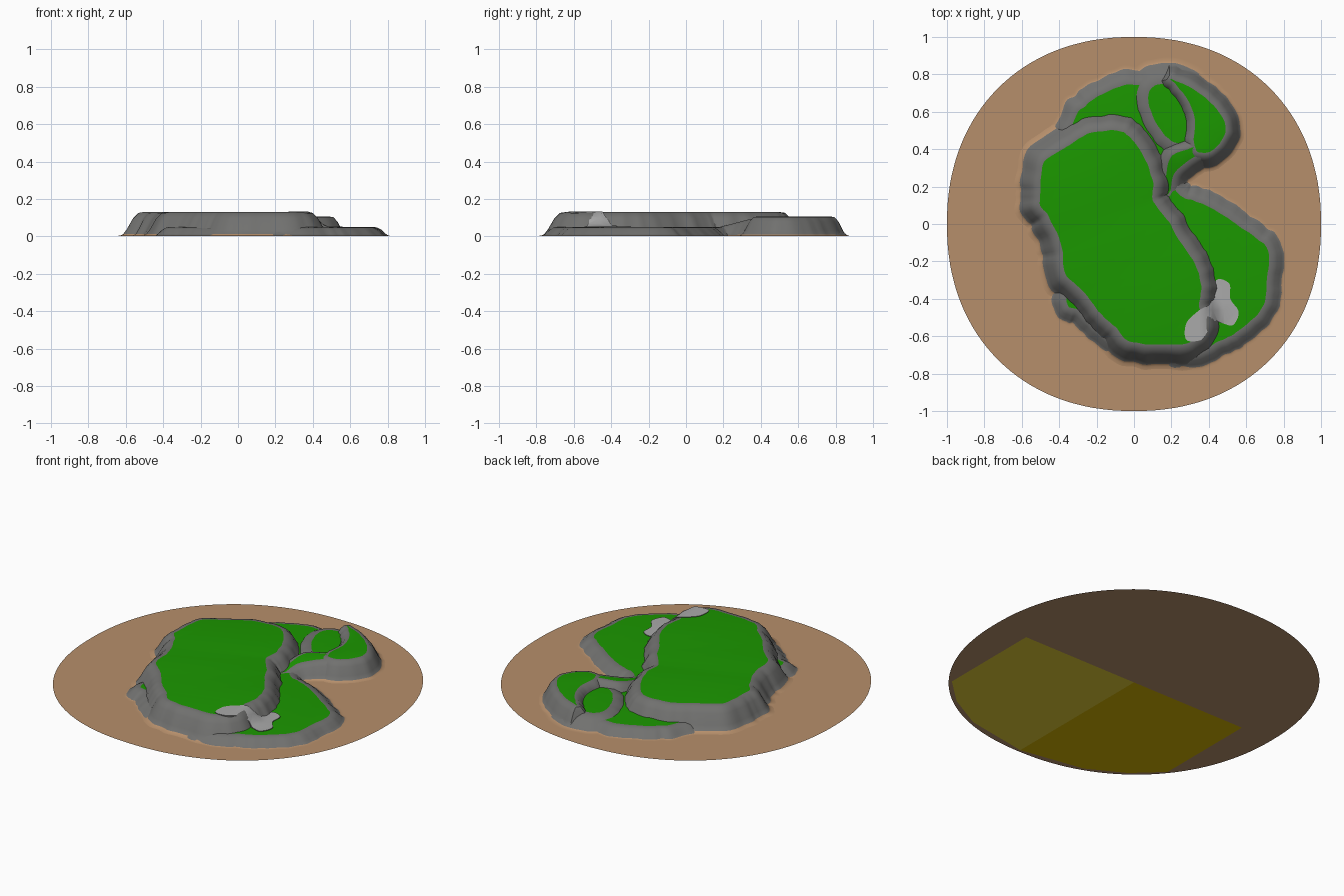
import bpy, bmesh, math, random
from mathutils import Vector

if "Cube" in bpy.data.objects:
    bpy.data.objects.remove(bpy.data.objects["Cube"])
random.seed(4)


def mat(name, r, g, b):
    m = bpy.data.materials.new(name)
    m.diffuse_color = (r, g, b, 1)
    m.use_nodes = True
    m.node_tree.nodes["Principled BSDF"].inputs["Base Color"].default_value = m.diffuse_color
    return m


GRASS = mat("grass_green", 0.011, 0.31, 0.0)
ROCK = mat("cliff_grey", 0.165, 0.165, 0.16)
SCREE = mat("pale_scree", 0.40, 0.40, 0.40)
SAND = mat("sandy_brown", 0.47, 0.275, 0.147)
YELLOW = mat("ochre_yellow", 0.66, 0.45, 0.0)
OLIVE = mat("olive_yellow", 0.76, 0.61, 0.035)


def finish(bm, name, mats, angle=None):
    me = bpy.data.meshes.new(name)
    bm.to_mesh(me)
    bm.free()
    ob = bpy.data.objects.new(name, me)
    bpy.context.collection.objects.link(ob)
    for m in mats:
        me.materials.append(m)
    if angle:
        bpy.context.view_layer.objects.active = ob
        ob.select_set(True)
        bpy.ops.object.shade_smooth_by_angle(angle=math.radians(angle))
        ob.select_set(False)
    return ob


def spline(pts, steps=8):
    """Closed Catmull-Rom curve, returned counter-clockwise."""
    p = [Vector(q) for q in pts]
    n = len(p)
    out = []
    for i in range(n):
        a, b, c, d = p[i - 1], p[i], p[(i + 1) % n], p[(i + 2) % n]
        for k in range(steps):
            t = k / steps
            out.append(0.5 * (2 * b + (c - a) * t + (2 * a - 5 * b + 4 * c - d) * t * t
                              + (3 * b - a - 3 * c + d) * t ** 3))
    area = sum(out[i - 1].x * out[i].y - out[i].x * out[i - 1].y for i in range(len(out)))
    return out if area > 0 else out[::-1]


# cliff profile: (share of width outwards, share of height)
PROFILE = [(0, 1), (0.2, 0.97), (0.42, 0.74), (0.66, 0.3), (0.8, 0.1), (0.88, 0.05), (1, 0)]


def mesa(name, pts, height, width, rough=0.006):
    """Grass top with a rocky cliff swept outwards down to the sand."""
    h = height if callable(height) else (lambda x, y: height)
    loop = spline(pts)
    n = len(loop)
    normals = []
    for i in range(n):
        t = loop[(i + 4) % n] - loop[i - 4]
        normals.append(Vector((t.y, -t.x)).normalized())
    jit = [random.uniform(-rough, rough) for _ in loop]
    jit = [(jit[i - 1] + jit[i] * 2 + jit[(i + 1) % n]) / 3 for i in range(n)]
    bm = bmesh.new()
    rings = []
    for s, f in PROFILE:
        ring = []
        for i, q in enumerate(loop):
            v = q + normals[i] * (s * width + jit[i] * (0.5 + s))
            ring.append(bm.verts.new((v.x, v.y, max(h(q.x, q.y) * f, 0.0032))))
        rings.append(ring)
    for k in range(len(rings) - 1):
        for i in range(n):
            j = (i + 1) % n
            f = bm.faces.new((rings[k][i], rings[k + 1][i], rings[k + 1][j], rings[k][j]))
            f.material_index = 2 if k >= len(rings) - 3 else 1
    top = bm.faces.new(rings[0])
    bmesh.ops.triangulate(bm, faces=[top])
    return finish(bm, name, (GRASS, ROCK, SAND), 40)


# sandy ground, a slightly squared circle
bm = bmesh.new()
rim = []
for i in range(128):
    a = math.tau * i / 128
    c, s = math.cos(a), math.sin(a)
    e = 2 / 2.17
    rim.append(bm.verts.new((math.copysign(abs(c) ** e, c), math.copysign(abs(s) ** e, s), 0.003)))
bm.faces.new(rim)
finish(bm, "sand_ground", (SAND,))

# thin yellow plates beneath the ground
for name, sx, m in (("under_plate_left", -1, YELLOW), ("under_plate_right", 1, OLIVE)):
    bm = bmesh.new()
    path = [(0, 0), (0.78, 0), (0.78, -0.64), (0.62, -0.79), (0.4, -0.91), (0, -0.98)]
    f = bm.faces.new([bm.verts.new((sx * x, y, 0)) for x, y in path])
    f.normal_update()
    if f.normal.z > 0:
        f.normal_flip()
    finish(bm, name, (m,))

# main plateau
mesa("main_plateau", [
    (-.5, .2), (-.48, .33), (-.36, .41), (-.25, .48), (-.1, .5), (-.02, .46), (.05, .36),
    (.1, .23), (.1, .13), (.18, .02), (.25, -.1), (.33, -.22), (.36, -.33), (.35, -.44),
    (.37, -.54), (.3, -.63), (.12, -.645), (-.03, -.625), (-.1, -.55), (-.18, -.48), (-.27, -.36),
    (-.37, -.26), (-.385, -.12), (-.45, .03), (-.5, .1)], 0.13, 0.135)

# low terrace running around and beneath the main plateau
mesa("low_terrace", [
    (.45, -.63), (.56, -.57), (.685, -.45), (.71, -.3), (.72, -.15), (.66, -.08), (.53, .01),
    (.42, .08), (.32, .125), (.25, .15), (.205, .22), (.22, .32), (.3, .5), (.15, .7),
    (0, .745), (-.14, .71), (-.25, .64), (-.32, .56), (-.36, .4), (-.4, .2), (-.4, -.1),
    (-.35, -.28), (-.358, -.43), (-.29, -.46), (-.2, -.54), (-.06, -.64), (.1, -.66),
    (.3, -.69)], 0.05, 0.1)

# stepped knoll at the back
mesa("knoll_lower_step", [
    (.09, .72), (.15, .75), (.25, .73), (.38, .62), (.38, .46), (.3, .43), (.21, .44),
    (.13, .52), (.08, .64)], 0.07, 0.14, 0.004)
mesa("knoll_top", [
    (.2, .775), (.35, .7), (.46, .59), (.49, .5), (.43, .4), (.345, .385), (.32, .45),
    (.325, .56), (.29, .66), (.22, .75)], 0.106, 0.1, 0.004)

# grassy ramp from the terrace up to the knoll
mesa("knoll_ramp", [
    (.17, .16), (.195, .18), (.215, .27), (.3, .345), (.39, .395), (.37, .43), (.29, .4),
    (.2, .36), (.17, .25)],
    lambda x, y: 0.051 + 0.054 * min(1, max(0, (y - .18) / .22)), 0.1, 0.002)

# pale scree slope from the main plateau down to the terrace
bm = bmesh.new()
outline = spline([
    (.44, -.3), (.51, -.32), (.515, -.4), (.56, -.47), (.53, -.54), (.47, -.53), (.43, -.52),
    (.39, -.58), (.36, -.62), (.28, -.62), (.28, -.53), (.35, -.46), (.41, -.42)], 6)
face = bm.faces.new([bm.verts.new((q.x, q.y, 0)) for q in outline])
cuts = [((x, 0, 0), (1, 0, 0)) for x in (.36, .39, .42, .45, .48)]
cuts += [((0, y, 0), (0, 1, 0)) for y in (-.46, -.42, -.38)]
for co, no in cuts:
    bmesh.ops.bisect_plane(bm, geom=bm.verts[:] + bm.edges[:] + bm.faces[:],
                           plane_co=co, plane_no=no)
for v in bm.verts:
    t = min(1, max(0, (v.co.x - .37) / .11 + 5 * max(0, v.co.y + .45)))
    v.co.z = 0.133 - 0.079 * t * t * (3 - 2 * t)
edges = [e for e in bm.edges if e.is_boundary]
skirt = bmesh.ops.extrude_edge_only(bm, edges=edges)["geom"]
for v in skirt:
    if isinstance(v, bmesh.types.BMVert):
        v.co.z -= 0.03
bmesh.ops.recalc_face_normals(bm, faces=bm.faces[:])
if sum(f.normal.z for f in bm.faces) < 0:
    bmesh.ops.reverse_faces(bm, faces=bm.faces[:])
for f in bm.faces:
    f.material_index = 1 if abs(f.normal.z) < 0.05 else 0
finish(bm, "scree_slope", (SCREE, ROCK), 40)
